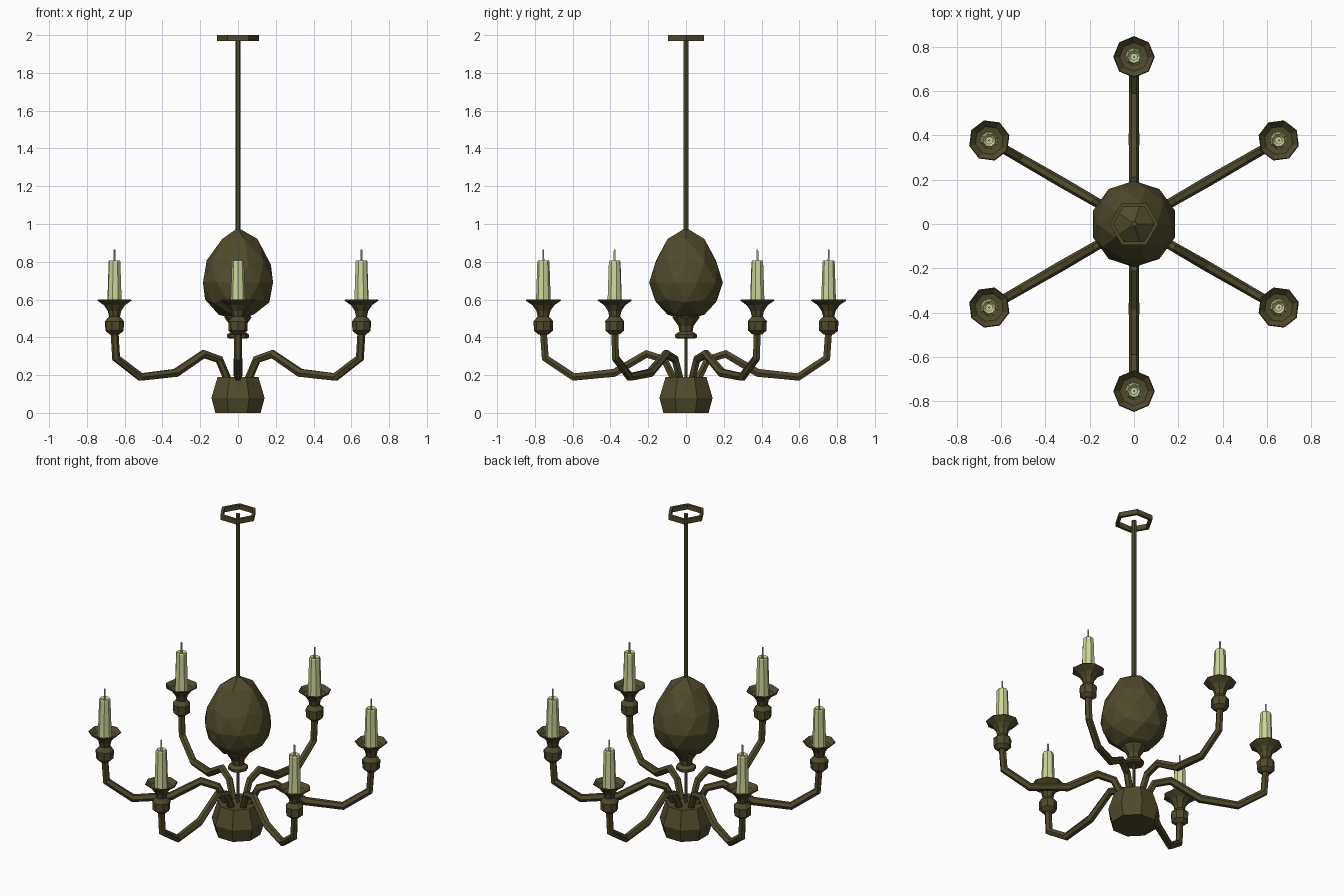
import bpy, bmesh
from math import sin, cos, pi, radians
from mathutils import Vector

if "Cube" in bpy.data.objects:
    bpy.data.objects.remove(bpy.data.objects["Cube"])


def material(name, rgb):
    m = bpy.data.materials.new(name)
    m.diffuse_color = (*rgb, 1)
    m.use_nodes = True
    m.node_tree.nodes["Principled BSDF"].inputs["Base Color"].default_value = m.diffuse_color
    return m


METAL = material("aged_metal", (0.08, 0.069, 0.025))
WAX = material("wax", (0.62, 0.67, 0.32))


def mesh_from(bm, name, mat):
    bmesh.ops.recalc_face_normals(bm, faces=bm.faces)
    me = bpy.data.meshes.new(name)
    bm.to_mesh(me)
    bm.free()
    me.materials.append(mat)
    return me


def place(name, me, loc=(0, 0, 0), turn=0):
    ob = bpy.data.objects.new(name, me)
    ob.location = loc
    ob.rotation_euler.z = turn
    bpy.context.collection.objects.link(ob)
    return ob


def loft(rings, name, mat, closed=False):
    """Bridge rings of points; cap both ends, or join last to first."""
    bm = bmesh.new()
    rows = [[bm.verts.new(p) for p in ring] for ring in rings]
    n = len(rows[0])
    pairs = list(zip(rows, rows[1:])) + ([(rows[-1], rows[0])] if closed else [])
    for a, b in pairs:
        for i in range(n):
            j = (i + 1) % n
            bm.faces.new((a[i], a[j], b[j], b[i]))
    if not closed:
        bm.faces.new(rows[0])
        bm.faces.new(rows[-1])
    return mesh_from(bm, name, mat)


def lathe(name, profile, sides, mat=METAL, phase=0.0, closed=False):
    """Turn a (radius, z) profile around z."""
    angles = [phase + 2 * pi * i / sides for i in range(sides)]
    rings = [[(r * cos(a), r * sin(a), z) for a in angles] for r, z in profile]
    return loft(rings, name, mat, closed)


def sweep(name, path, sides):
    """Mitred tube along (x, z, radius) points in the xz plane."""
    pts = [Vector((x, 0, z)) for x, z, _ in path]
    rings = []
    for i, p in enumerate(pts):
        before = (p - pts[i - 1]).normalized() if i else None
        after = (pts[i + 1] - p).normalized() if i < len(pts) - 1 else None
        before, after = before or after, after or before
        t = (before + after).normalized()
        n = Vector((-t.z, 0, t.x)) / t.dot(before)
        r = path[i][2]
        angles = [2 * pi * (k + 0.5) / sides for k in range(sides)]
        rings.append([p + r * (cos(a) * n + sin(a) * Vector((0, 1, 0))) for a in angles])
    return loft(rings, name, METAL)


# Ceiling ring and hanging rods
place("ceiling_ring", lathe("ceiling_ring",
      [(0.11, 1.97), (0.11, 2.0), (0.092, 2.0), (0.092, 1.97)], 6, closed=True))
place("hanging_rod", lathe("hanging_rod", [(0.014, 0.95), (0.014, 1.985)], 6))
place("lower_rod", lathe("lower_rod", [(0.009, 0.17), (0.009, 0.41)], 6))

# Egg-shaped body: icosphere with a drawn-out top
bm = bmesh.new()
bmesh.ops.create_icosphere(bm, subdivisions=2, radius=1)
for v in bm.verts:
    x, y, z = v.co
    height = 0.29 * z ** 1.4 if z > 0 else 0.2 * z
    v.co = (0.195 * x, 0.195 * y, 0.69 + height)
place("egg_body", mesh_from(bm, "egg_body", METAL))

# Collar under the egg
place("collar", lathe("collar", [(0.05, 0.395), (0.058, 0.40), (0.058, 0.415), (0.035, 0.43),
                                 (0.04, 0.46), (0.072, 0.505), (0.05, 0.53)], 8))

# Hub bowl that holds the arms
place("hub_bowl", lathe("hub_bowl", [(0.13, 0.0), (0.152, 0.08), (0.117, 0.19)], 8, phase=pi / 8))

# Shared meshes for the six lights
arm = sweep("arm", [(0.045, 0.14, 0.021), (0.115, 0.283, 0.021), (0.21, 0.312, 0.022),
                    (0.38, 0.212, 0.024), (0.595, 0.19, 0.022), (0.745, 0.29, 0.021),
                    (0.755, 0.43, 0.021)], 6)
cup = lathe("cup", [(0.026, 0.415), (0.05, 0.435), (0.052, 0.485), (0.03, 0.51), (0.037, 0.54),
                    (0.058, 0.57), (0.094, 0.595), (0.09, 0.60), (0.065, 0.575), (0.03, 0.57)], 8)
candle = lathe("candle", [(0.04, 0.565), (0.032, 0.80), (0.028, 0.807), (0.017, 0.795)], 8, WAX)
wick = lathe("wick", [(0.006, 0.79), (0.005, 0.865)], 5, WAX)

# Six arms, each with cup, candle and wick
for i in range(6):
    a = radians(30 + 60 * i)
    tip = (0.755 * cos(a), 0.755 * sin(a), 0)
    place(f"arm_{i + 1}", arm, turn=a)
    for part in (cup, candle, wick):
        place(f"{part.name}_{i + 1}", part, tip, a)
